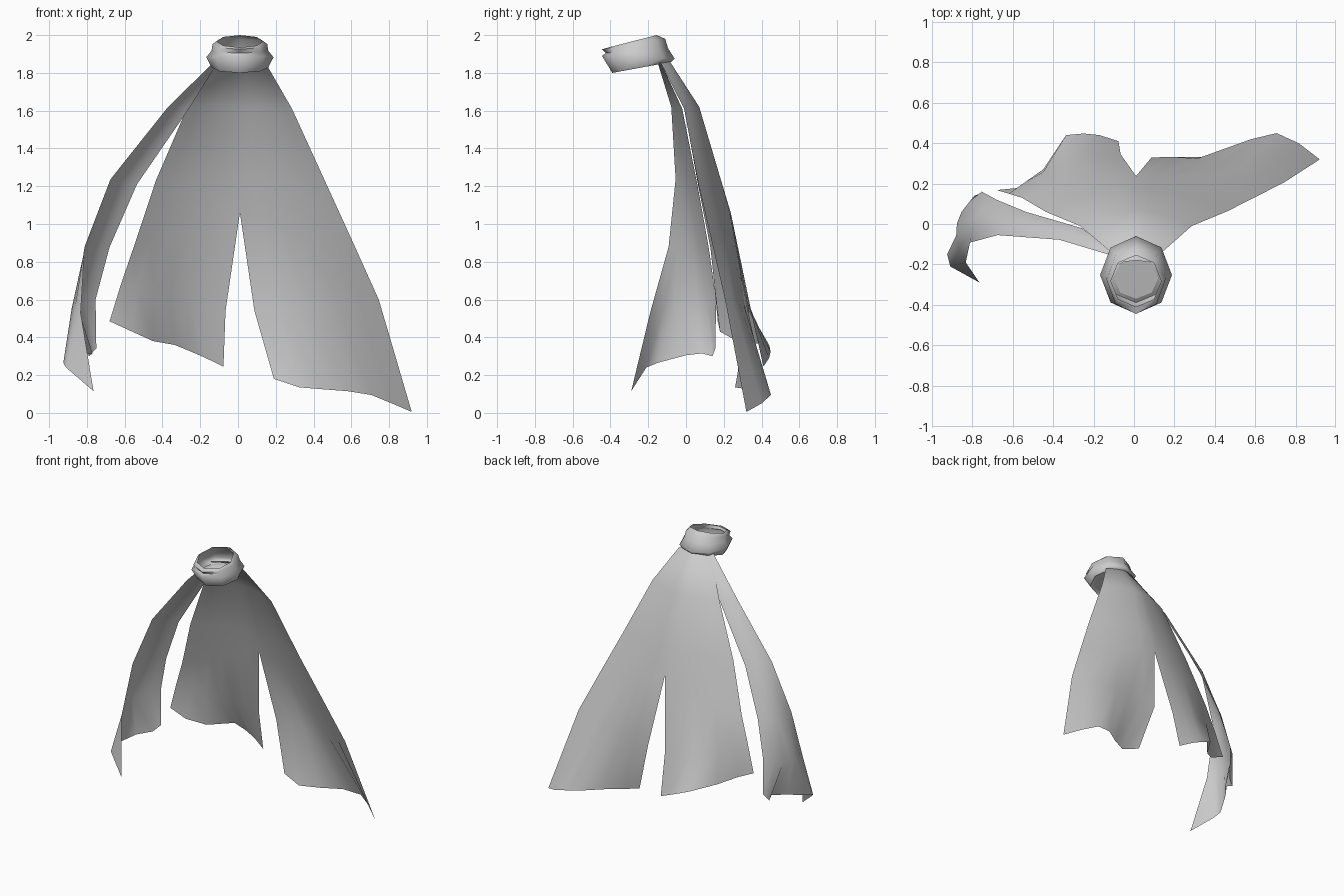
import bpy
import bmesh
import math
from mathutils import Vector

cube = bpy.data.objects.get("Cube")
if cube:
    bpy.data.objects.remove(cube, do_unlink=True)

# One plain cloth colour
cloth = bpy.data.materials.new("grey_cloth")
cloth.use_nodes = True
colour = (0.6, 0.6, 0.6, 1)
cloth.diffuse_color = colour
cloth.node_tree.nodes["Principled BSDF"].inputs["Base Color"].default_value = colour

COLUMNS = 6


def row(start, end, bulge):
    """Points from start to end, bowed sideways to the chord."""
    a, b = Vector(start), Vector(end)
    chord = b - a
    side = Vector((-chord.y, chord.x, 0)).normalized()
    points = []
    for i in range(COLUMNS + 1):
        t = i / COLUMNS
        points.append(a + chord * t + side * bulge * 4 * t * (1 - t))
    return points


def add_sheet(bm, rows, closed=False):
    """Skin a list of point rows with quads."""
    verts = [[bm.verts.new(p) for p in points] for points in rows]
    count = len(verts[0])
    for upper, lower in zip(verts, verts[1:]):
        for i in range(count if closed else count - 1):
            j = (i + 1) % count
            bm.faces.new((upper[i], lower[i], lower[j], upper[j]))
    return verts


def finish(name, bm, angle):
    bmesh.ops.remove_doubles(bm, verts=bm.verts[:], dist=0.001)
    mesh = bpy.data.meshes.new(name)
    bm.to_mesh(mesh)
    bm.free()
    mesh.materials.append(cloth)
    obj = bpy.data.objects.new(name, mesh)
    bpy.context.collection.objects.link(obj)
    bpy.ops.object.select_all(action="DESELECT")
    obj.select_set(True)
    bpy.context.view_layer.objects.active = obj
    bpy.ops.object.shade_smooth_by_angle(angle=math.radians(angle))
    return obj


# Collar: tilted eight-sided rings, each as half width, front y, front z, back y, back z
collar_rings = [
    (0.125, -0.41, 1.935, -0.155, 2.0),
    (0.145, -0.445, 1.925, -0.11, 1.98),
    (0.15, -0.425, 1.905, -0.095, 1.93),
    (0.178, -0.445, 1.89, -0.06, 1.875),
    (0.15, -0.39, 1.8, -0.08, 1.857),
    (0.11, -0.37, 1.815, -0.165, 1.868),
]
rings = []
for width, front_y, front_z, back_y, back_z in collar_rings:
    ring = []
    for i in range(8):
        angle = math.tau * i / 8
        t = (1 + math.cos(angle)) / 2
        ring.append((0.01 + width * math.sin(angle),
                     front_y + (back_y - front_y) * t,
                     front_z + (back_z - front_z) * t))
    rings.append(ring)
bm = bmesh.new()
ring_verts = add_sheet(bm, rings, closed=True)
bm.faces.new(ring_verts[-1])
finish("collar", bm, 80)

# Back cape: two halves that share a centre line down to the slit
centre = [(0.01, -0.18, 1.89), (0.01, -0.085, 1.86), (0.01, 0.07, 1.62),
          (0.01, 0.18, 1.25), (0.01, 0.237, 1.06)]
left_edge = [(0.08, -0.19, 1.88), (0.15, -0.13, 1.846), (0.286, -0.01, 1.61),
             (0.464, 0.064, 1.22), (0.61, 0.138, 0.9)]
right_edge = [(-0.07, -0.19, 1.88), (-0.125, -0.13, 1.846), (-0.267, -0.01, 1.62),
              (-0.436, 0.06, 1.227), (-0.555, 0.13, 0.87)]
bulges = [0, 0.01, 0.015, 0.02, 0.03]

left_rows = [row(*r) for r in zip(centre, left_edge, bulges)]
left_rows.append(row((0.087, 0.33, 0.54), (0.745, 0.207, 0.6), 0.04))
left_rows.append([(0.19, 0.28, 0.18), (0.325, 0.26, 0.135), (0.45, 0.33, 0.125),
                  (0.58, 0.42, 0.115), (0.706, 0.45, 0.095), (0.815, 0.4, 0.05),
                  (0.92, 0.32, 0.005)])

right_rows = [row(*r) for r in zip(right_edge, centre, bulges)]
right_rows.append(row((-0.62, 0.15, 0.68), (-0.066, 0.345, 0.54), 0.05))
right_rows.append([(-0.68, 0.168, 0.485), (-0.56, 0.18, 0.43), (-0.45, 0.27, 0.38),
                   (-0.336, 0.44, 0.36), (-0.25, 0.448, 0.325), (-0.17, 0.44, 0.29),
                   (-0.077, 0.41, 0.245)])
bm = bmesh.new()
add_sheet(bm, left_rows)
add_sheet(bm, right_rows)
finish("back_cape", bm, 180)

# Side panel: narrow strip that curls forward at the hem
front_edge = [(-0.07, -0.2, 1.88), (-0.13, -0.15, 1.855), (-0.37, -0.078, 1.62),
              (-0.675, -0.055, 1.237), (-0.812, -0.092, 0.88), (-0.833, -0.19, 0.53)]
rear_edge = [(-0.04, -0.18, 1.88), (-0.11, -0.13, 1.85), (-0.26, -0.02, 1.61),
             (-0.535, 0.06, 1.21), (-0.68, 0.12, 0.877), (-0.754, 0.16, 0.6)]
panel_rows = [row(*r) for r in zip(front_edge, rear_edge, [0, 0, 0.01, 0.02, 0.04, 0.085])]
panel_rows.append([(-0.765, -0.29, 0.115), (-0.91, -0.21, 0.24), (-0.925, -0.15, 0.265),
                   (-0.845, 0, 0.305), (-0.77, 0.085, 0.315), (-0.79, 0.14, 0.3),
                   (-0.75, 0.155, 0.34)])
bm = bmesh.new()
add_sheet(bm, panel_rows)
finish("side_panel", bm, 180)
